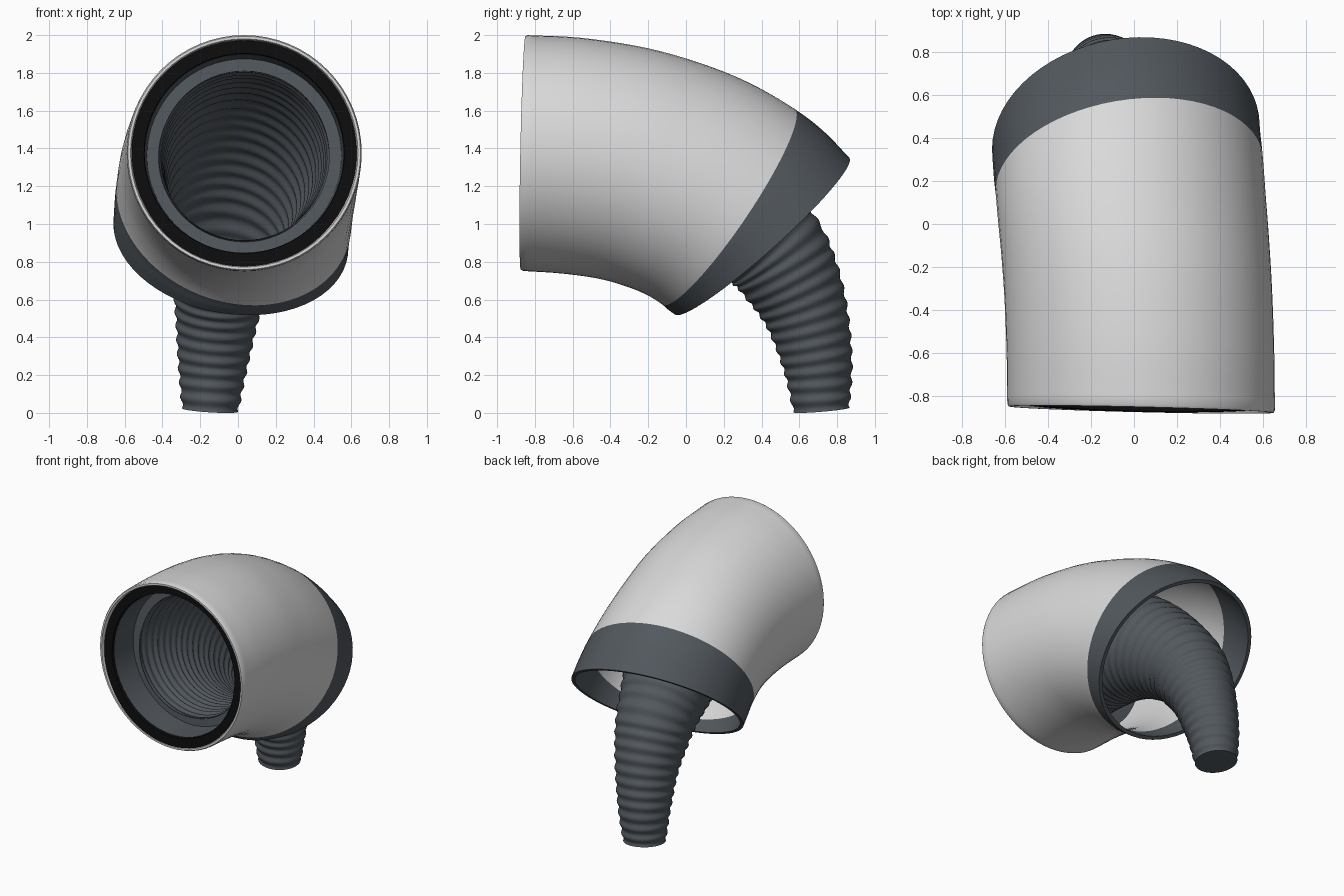
import bpy, bmesh, math
from mathutils import Vector

if "Cube" in bpy.data.objects:
    bpy.data.objects.remove(bpy.data.objects["Cube"])

SEG = 64


def material(name, rgb):
    m = bpy.data.materials.new(name)
    m.diffuse_color = (*rgb, 1)
    m.use_nodes = True
    m.node_tree.nodes["Principled BSDF"].inputs["Base Color"].default_value = m.diffuse_color
    return m


LIGHT = material("light grey", (0.70, 0.70, 0.70))
DARK = material("slate grey", (0.085, 0.098, 0.112))
BLACK = material("black", (0.004, 0.004, 0.004))


def spline(pts, n):
    """Catmull-Rom through tuples of any length, n steps per span."""
    p = [tuple(2 * a - b for a, b in zip(pts[0], pts[1]))] + list(pts)
    p.append(tuple(2 * a - b for a, b in zip(pts[-1], pts[-2])))
    out = []
    for i in range(1, len(p) - 2):
        for k in range(n):
            t = k / n
            out.append(tuple(
                0.5 * (2 * b + (c - a) * t + (2 * a - 5 * b + 4 * c - d) * t * t
                       + (3 * b - a - 3 * c + d) * t ** 3)
                for a, b, c, d in zip(*p[i - 1:i + 3])))
    return out + [tuple(pts[-1])]


def skin(name, rings, mats, rule=lambda i: 0, loop=False, cap_end=False, angle=40):
    """Join rings (centre, u, v) into a tube; rule gives the material per row."""
    bm = bmesh.new()
    rows = []
    for c, u, v in rings:
        rows.append([bm.verts.new(c + u * math.cos(a) + v * math.sin(a))
                     for a in (2 * math.pi * j / SEG for j in range(SEG))])
    for i in range(len(rows) if loop else len(rows) - 1):
        a, b = rows[i], rows[(i + 1) % len(rows)]
        for j in range(SEG):
            k = (j + 1) % SEG
            f = bm.faces.new((a[j], a[k], b[k], b[j]))
            f.material_index = rule(i)
    if cap_end:
        bm.faces.new(rows[-1])
    bmesh.ops.recalc_face_normals(bm, faces=bm.faces)
    me = bpy.data.meshes.new(name)
    bm.to_mesh(me)
    bm.free()
    for m in mats:
        me.materials.append(m)
    ob = bpy.data.objects.new(name, me)
    bpy.context.collection.objects.link(ob)
    bpy.context.view_layer.objects.active = ob
    ob.select_set(True)
    bpy.ops.object.shade_smooth_by_angle(angle=math.radians(angle))
    ob.select_set(False)
    return ob


# Bent outer shell: top y, top z, bottom y, bottom z, centre x, side tilt y, side tilt z
sections = [
    (-0.850, 2.000, -0.875, 0.752, 0.033, -0.015, 0.00),
    (-0.55, 1.985, -0.66, 0.738, 0.030, 0.00, -0.01),
    (-0.20, 1.930, -0.46, 0.710, 0.020, 0.02, -0.03),
    (0.10, 1.842, -0.30, 0.665, 0.005, 0.04, -0.06),
    (0.35, 1.738, -0.20, 0.622, -0.010, 0.06, -0.08),
    (0.58, 1.605, -0.13, 0.577, -0.022, 0.07, -0.09),
    (0.73, 1.490, -0.095, 0.547, -0.032, 0.065, -0.08),
    (0.865, 1.350, -0.06, 0.522, -0.038, 0.055, -0.065),
]
N = 5
outer = []
for ty, tz, by, bz, cx, sy, sz in spline(sections, N):
    outer.append((Vector((cx, (ty + by) / 2, (tz + bz) / 2)),
                  Vector((0.622, sy, sz)),
                  Vector((0, (ty - by) / 2, (tz - bz) / 2))))
inner = [(c, u * 0.957, v * 0.957) for c, u, v in outer]
# rounded front lip
c0, u0, v0 = outer[0]
c1 = c0 + Vector((0, 0.012, 0))
outer[0] = (c1, u0, v0)
inner[0] = (c1, u0 * 0.957, v0 * 0.957)
lip = [(c0, u0 * s, v0 * s) for s in (0.968, 0.99)]
split, count = 5 * N, len(outer)
rings = outer + inner[::-1] + lip


def shell_colour(i):
    return 1 if split <= i < 2 * count - 1 - split else 0


skin("outer_shell_with_rear_band", rings, [LIGHT, DARK], shell_colour, loop=True)

# Front socket parts, turned around the mouth axis
origin = Vector((0.033, -0.8625, 1.376))
axis = Vector((0, 1, -0.06)).normalized()
side = Vector((1, -0.02, 0)).normalized()
up = side.cross(axis).normalized()


def turned(name, profile, mat):
    skin(name, [(origin + axis * s, side * r, up * r) for s, r in profile],
         [mat], loop=True, angle=30)


turned("mouth_seal", [(0.025, 0.60), (0.025, 0.53), (0.07, 0.525), (0.07, 0.60)], BLACK)
turned("socket_liner", [(0.05, 0.526), (0.265, 0.515), (0.265, 0.45),
                        (0.295, 0.45), (0.295, 0.545), (0.05, 0.56)], DARK)

# Ribbed tapering hose: x, y, z, radius
path = [
    (0.033, -0.590, 1.358, 0.450),
    (0.025, -0.36, 1.325, 0.430),
    (0.005, -0.09, 1.250, 0.395),
    (-0.03, 0.18, 1.110, 0.345),
    (-0.07, 0.43, 0.900, 0.290),
    (-0.09, 0.545, 0.735, 0.262),
    (-0.11, 0.635, 0.530, 0.222),
    (-0.132, 0.695, 0.270, 0.185),
    (-0.148, 0.717, 0.015, 0.148),
]
pts = spline(path, 24)
hose = []
length = 0
for i, p in enumerate(pts):
    a, b = Vector(pts[max(i - 1, 0)][:3]), Vector(pts[min(i + 1, len(pts) - 1)][:3])
    c = Vector(p[:3])
    if i:
        length += (c - a).length
    t = (b - a).normalized()
    u = (Vector((1, 0, 0)) - t * t.x).normalized()
    r = p[3] + 0.006 * math.sin(length * 2 * math.pi / 0.075)
    hose.append((c, u * r, t.cross(u) * -r))
skin("ribbed_hose", hose, [DARK], cap_end=True, angle=60)
